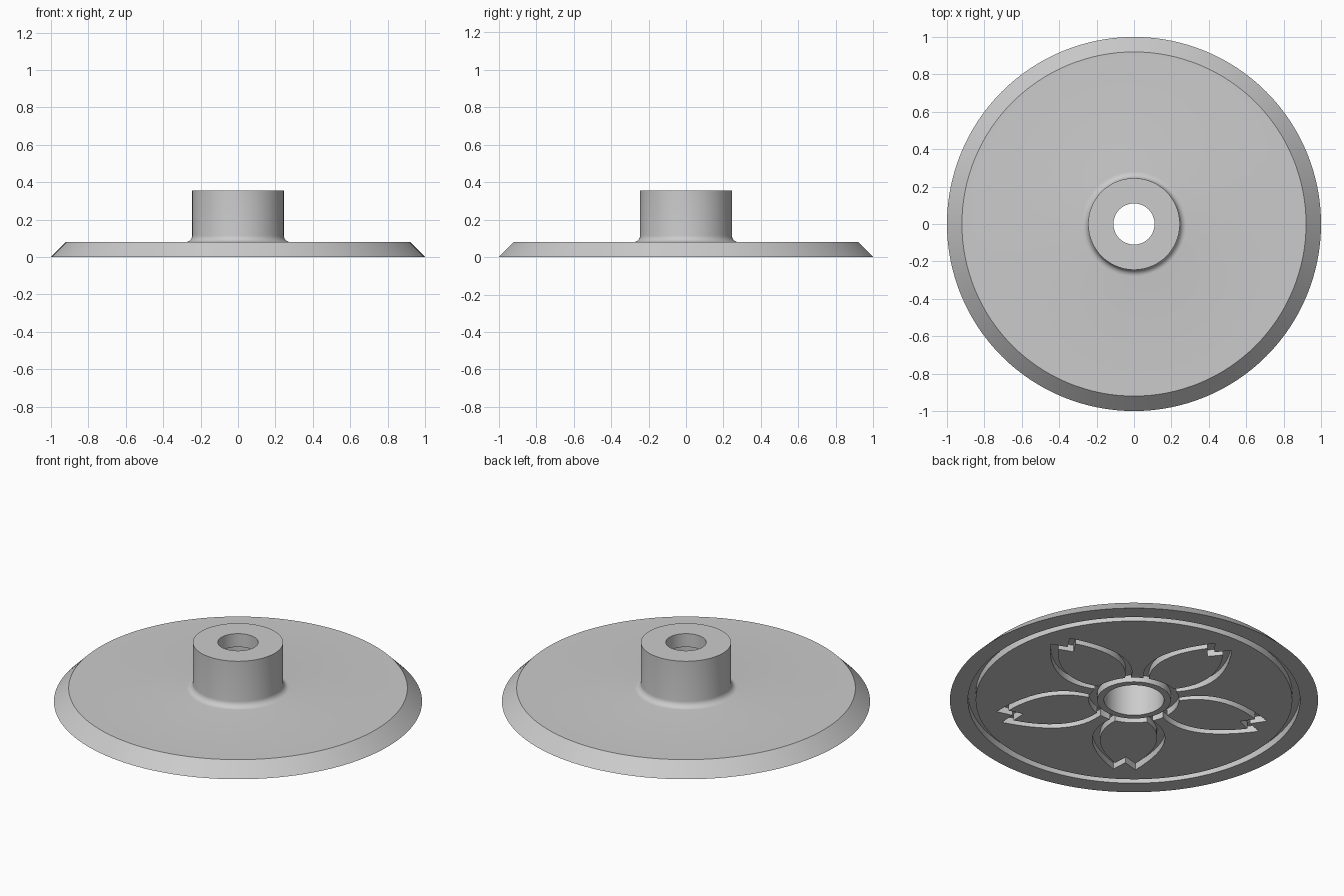
import bpy, bmesh, math
from mathutils import Vector, Matrix
from mathutils.geometry import interpolate_bezier

cube = bpy.data.objects.get("Cube")
if cube:
    bpy.data.objects.remove(cube, do_unlink=True)

SEGMENTS = 128
RING_DEPTH = 0.042
PETAL_DEPTH = 0.04
FIRST_PETAL = math.pi / 2

# One plain grey material
grey = bpy.data.materials.new("plain_grey")
grey.use_nodes = True
grey.diffuse_color = (0.6, 0.6, 0.6, 1)
grey.node_tree.nodes["Principled BSDF"].inputs["Base Color"].default_value = grey.diffuse_color


def to_object(name, bm):
    bmesh.ops.recalc_face_normals(bm, faces=bm.faces)
    mesh = bpy.data.meshes.new(name)
    bm.to_mesh(mesh)
    bm.free()
    mesh.materials.append(grey)
    obj = bpy.data.objects.new(name, mesh)
    bpy.context.collection.objects.link(obj)
    return obj


def groove(inner, outer):
    """Profile points of a ring groove in the underside."""
    return [(inner, 0), (inner, RING_DEPTH), (outer, RING_DEPTH), (outer, 0)]


# Disc, hub, stepped bore and ring grooves as one lathe profile
fillet = [(0.28 - 0.035 * math.sin(a), 0.115 - 0.035 * math.cos(a))
          for a in (math.pi / 2 * i / 6 for i in range(7))]
profile = ([(0.163, 0)] + groove(0.2, 0.245) + groove(0.86, 0.902)
           + [(1, 0), (0.92, 0.08)] + fillet
           + [(0.245, 0.355), (0.11, 0.355), (0.11, 0.275), (0.163, 0.275)])

bm = bmesh.new()
verts = [bm.verts.new((r, 0, z)) for r, z in profile]
edges = [bm.edges.new((v, verts[(i + 1) % len(verts)])) for i, v in enumerate(verts)]
bmesh.ops.spin(bm, geom=verts + edges, cent=(0, 0, 0), axis=(0, 0, 1),
               angle=math.tau, steps=SEGMENTS, use_merge=True)
bmesh.ops.remove_doubles(bm, verts=bm.verts, dist=0.0001)
disc = to_object("disc_with_hub", bm)


def petal_path(points, notch):
    """Notched petal outline, running from one side of its base to the other."""
    half = interpolate_bezier(*[Vector((u, w, 0)) for u, w in points], 16)
    mirrored = [Vector((p.x, -p.y, 0)) for p in reversed(half)]
    return list(half) + [Vector((notch, 0, 0))] + mirrored


# Five petal outlines cut into the underside
outer = petal_path([(0.2, 0.10), (0.34, 0.24), (0.52, 0.23), (0.755, 0.06)], 0.68)
inner = petal_path([(0.2, 0.06), (0.33, 0.19), (0.51, 0.185), (0.688, 0.055)], 0.62)

bm = bmesh.new()
for k in range(5):
    turn = Matrix.Rotation(FIRST_PETAL + k * math.tau / 5, 3, "Z")
    rows = []
    for a, b in zip(outer, inner):
        section = [(a, -0.02), (b, -0.02), (b, PETAL_DEPTH), (a, PETAL_DEPTH)]
        rows.append([bm.verts.new(turn @ Vector((p.x, p.y, z))) for p, z in section])
    for r0, r1 in zip(rows, rows[1:]):
        for j in range(4):
            n = (j + 1) % 4
            bm.faces.new((r0[j], r0[n], r1[n], r1[j]))
    bm.faces.new(rows[0])
    bm.faces.new(rows[-1])
cutter = to_object("petal_cutter", bm)
cutter.hide_render = True

bpy.ops.object.select_all(action="DESELECT")
disc.select_set(True)
bpy.context.view_layer.objects.active = disc
cut = disc.modifiers.new("petal_grooves", "BOOLEAN")
cut.operation = "DIFFERENCE"
cut.solver = "EXACT"
cut.object = cutter
bpy.ops.object.modifier_apply(modifier=cut.name)
bpy.data.objects.remove(cutter, do_unlink=True)

# Smooth round walls, sharp rims
bpy.ops.object.shade_smooth_by_angle(angle=math.radians(30))
